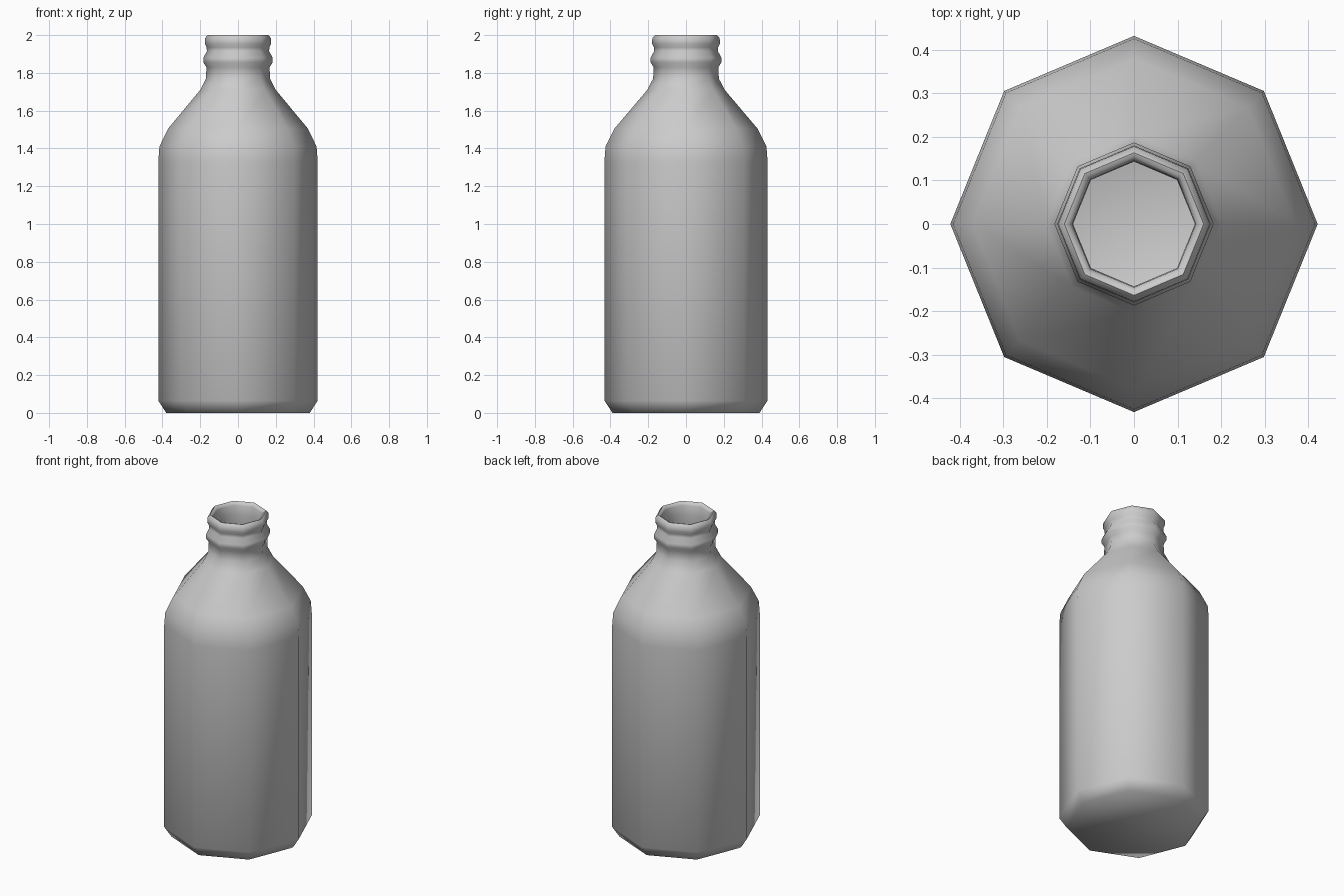
import bpy, bmesh, math

if "Cube" in bpy.data.objects:
    bpy.data.objects.remove(bpy.data.objects["Cube"])

SIDES = 8
Y_STRETCH = 1.024  # slightly deeper than wide

# Outer wall, from base to lip (radius, height)
outer = [(0.38, 0.0), (0.422, 0.065), (0.422, 1.33), (0.416, 1.41),
         (0.37, 1.505), (0.20, 1.71), (0.17, 1.77), (0.167, 1.83),
         (0.183, 1.855), (0.183, 1.88), (0.165, 1.915), (0.166, 1.935),
         (0.176, 1.955), (0.174, 1.985), (0.16, 2.0)]
# Inner wall, from lip down to the inside floor
inner = [(0.15, 1.997), (0.142, 1.98), (0.14, 1.92), (0.14, 1.76),
         (0.175, 1.69), (0.345, 1.49), (0.39, 1.40), (0.395, 0.075),
         (0.36, 0.03)]

bm = bmesh.new()
rings = []
for r, z in outer + inner:
    rings.append([bm.verts.new((r * math.cos(i * math.tau / SIDES),
                                r * Y_STRETCH * math.sin(i * math.tau / SIDES), z))
                  for i in range(SIDES)])
for lo, hi in zip(rings, rings[1:]):
    for i in range(SIDES):
        j = (i + 1) % SIDES
        bm.faces.new((lo[i], lo[j], hi[j], hi[i]))
# Base and inside floor
bm.faces.new(rings[0][::-1])
bm.faces.new(rings[-1])
bmesh.ops.recalc_face_normals(bm, faces=bm.faces)

mesh = bpy.data.meshes.new("bottle")
bm.to_mesh(mesh)
bm.free()
bottle = bpy.data.objects.new("bottle", mesh)
bpy.context.collection.objects.link(bottle)
bpy.context.view_layer.objects.active = bottle
bottle.select_set(True)
bpy.ops.object.shade_smooth_by_angle(angle=math.radians(65))
